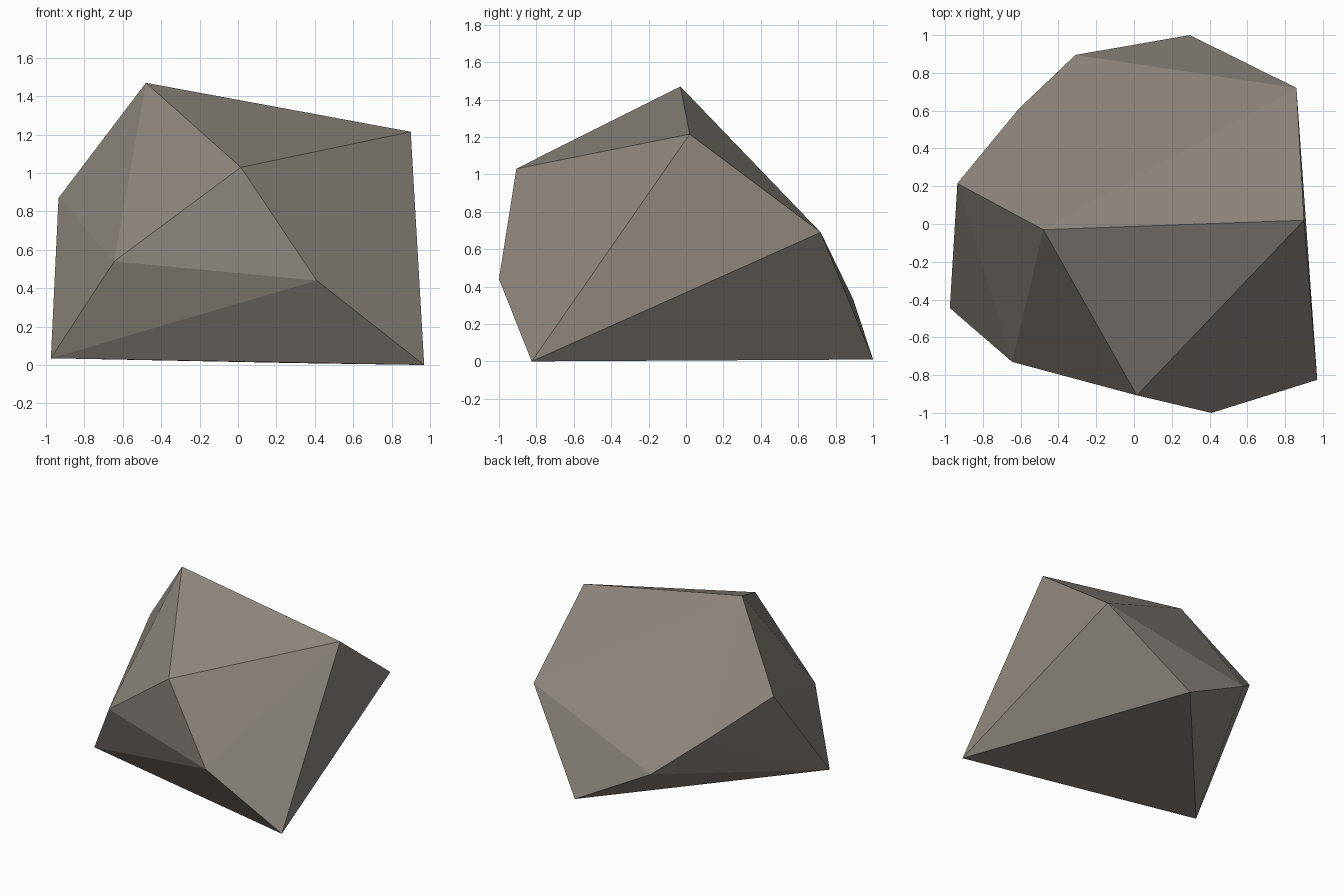
import bpy, bmesh

if "Cube" in bpy.data.objects:
    bpy.data.objects.remove(bpy.data.objects["Cube"])

# Corner points of the faceted boulder, listed from the peak down
corners = [
    (-0.48, -0.03, 1.47), (0.90, 0.02, 1.215), (0.015, -0.907, 1.03),   # crown
    (-0.935, 0.215, 0.87), (0.86, 0.72, 0.69), (-0.61, 0.61, 0.58),     # shoulders
    (-0.645, -0.73, 0.54), (0.41, -1.0, 0.44), (-0.31, 0.895, 0.33),    # waist
    (-0.975, -0.445, 0.035), (0.295, 1.0, 0.01), (0.97, -0.825, 0.0),   # base
]

# Boulder: convex hull around the corners
bm = bmesh.new()
for c in corners:
    bm.verts.new(c)
bmesh.ops.convex_hull(bm, input=bm.verts)
bmesh.ops.recalc_face_normals(bm, faces=bm.faces)
mesh = bpy.data.meshes.new("boulder")
bm.to_mesh(mesh)
bm.free()
boulder = bpy.data.objects.new("boulder", mesh)
bpy.context.collection.objects.link(boulder)

# Warm grey stone
stone = bpy.data.materials.new("warm grey stone")
stone.diffuse_color = (0.27, 0.24, 0.21, 1)
stone.use_nodes = True
stone.node_tree.nodes["Principled BSDF"].inputs["Base Color"].default_value = stone.diffuse_color
mesh.materials.append(stone)
